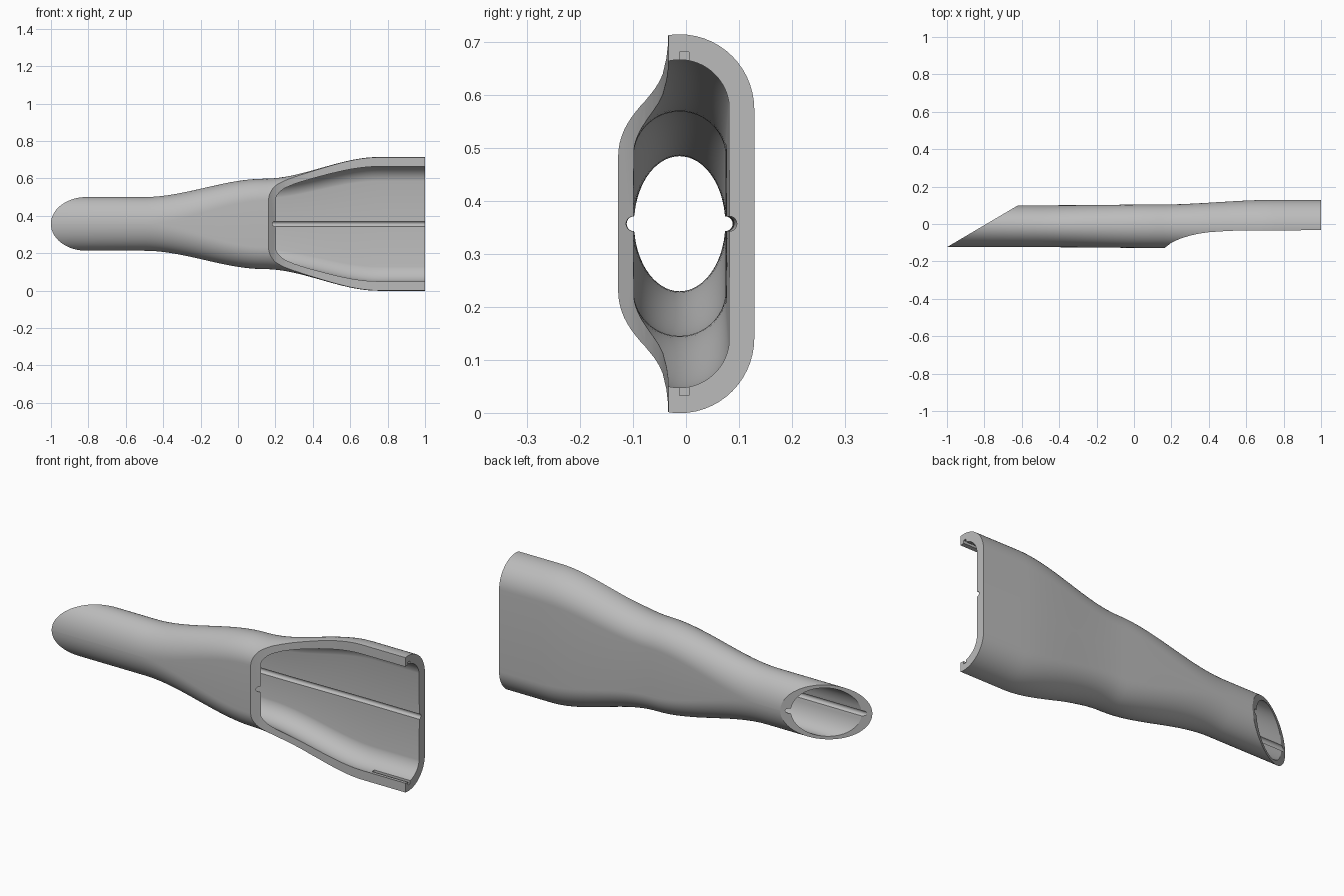
import bpy, bmesh, math

cube = bpy.data.objects.get("Cube")
if cube:
    bpy.data.objects.remove(cube)

CY, CZ = -0.012, 0.357      # axis of the nozzle
STEPS = 14                  # points per quarter of a section
GROOVE = 0.014

grey = bpy.data.materials.new("plain grey")
grey.use_nodes = True
grey.diffuse_color = (0.5, 0.5, 0.5, 1)
grey.node_tree.nodes["Principled BSDF"].inputs["Base Color"].default_value = (0.5, 0.5, 0.5, 1)

# Key sections: x, then (straight half, z radius, y radius) outside and inside
KEYS = [
    (-0.5, (0, 0.143, 0.112), (0, 0.127, 0.086)),
    (0.14, (0.125, 0.116, 0.116), (0.125, 0.086, 0.087)),
    (0.75, (0.215, 0.142, 0.141), (0.215, 0.094, 0.094)),
    (1.0, (0.215, 0.142, 0.141), (0.215, 0.094, 0.094)),
]


def section_at(x, side):
    """Blend smoothly between the key sections."""
    for a, b in zip(KEYS, KEYS[1:]):
        if x <= b[0]:
            t = max(0, (x - a[0]) / (b[0] - a[0]))
            t = t * t * (3 - 2 * t)
            return [p + (q - p) * t for p, q in zip(a[side], b[side])]


def ring(x, side):
    """Rounded section; the inside one has a half-round groove on each flank."""
    s, rz, ry = section_at(x, side)
    start = math.radians(8) if side == 2 else 0
    half = []
    if side == 2:
        for i in range(6):
            a = math.pi / 2 * i / 5
            half.append((ry + GROOVE * math.cos(a), GROOVE * math.sin(a)))
    else:
        half.append((ry, 0))
    for i in range(STEPS + 1):
        a = start + (math.pi / 2 - start) * i / STEPS
        half.append((ry * math.cos(a), s + rz * math.sin(a) + 0.0005))
    left = [(-y, z) for y, z in reversed(half[:-1])]
    top = half + left
    return top + [(y, -z) for y, z in reversed(top[1:-1])]


def loft(bm, side):
    """Skin the sections; the first one follows the slanted tip."""
    xs = [None] + [-0.5 + 1.5 * i / 48 for i in range(49)]
    rings = []
    for x in xs:
        loop = []
        for y, z in ring(-0.5 if x is None else x, side):
            px = -0.79 + 1.70 * (y - 0.0) - 0.02 if x is None else x
            loop.append(bm.verts.new((px, y + CY, z + CZ)))
        rings.append(loop)
    for a, b in zip(rings, rings[1:]):
        for i in range(len(a)):
            j = (i + 1) % len(a)
            bm.faces.new((a[i], a[j], b[j], b[i]))
    return rings


def finish(name, bm):
    bmesh.ops.recalc_face_normals(bm, faces=bm.faces)
    mesh = bpy.data.meshes.new(name)
    bm.to_mesh(mesh)
    bm.free()
    mesh.materials.append(grey)
    obj = bpy.data.objects.new(name, mesh)
    bpy.context.collection.objects.link(obj)
    return obj


def solid(name, side):
    bm = bmesh.new()
    rings = loft(bm, side)
    if side == 2:       # push the bore past both ends
        for v in rings[0]:
            v.co.x -= 0.05
        for v in rings[-1]:
            v.co.x += 0.05
    bm.faces.new(rings[0])
    bm.faces.new(rings[-1])
    return finish(name, bm)


def prism(name, outline, z0, z1):
    bm = bmesh.new()
    face = bm.faces.new([bm.verts.new((x, y, z0)) for x, y in outline])
    up = bmesh.ops.extrude_face_region(bm, geom=[face])
    verts = [g for g in up["geom"] if isinstance(g, bmesh.types.BMVert)]
    bmesh.ops.translate(bm, verts=verts, vec=(0, 0, z1 - z0))
    return finish(name, bm)


nozzle = solid("nozzle_shell", 1)
bore = solid("bore_cutter", 2)

# Scooped front opening
scoop = [(0.14, -0.145), (0.165, -0.127), (0.2, -0.1), (0.25, -0.077), (0.3, -0.062),
         (0.35, -0.051), (0.4, -0.044), (0.5, -0.037), (0.6, -0.034), (1.1, -0.033)]
opening = prism("opening_cutter", scoop + [(1.1, -0.4), (0.14, -0.4)], -0.2, 0.9)

# Small locating slots inside the wide mouth
slot = [(0.79, -0.012), (1.1, -0.012), (1.1, 0.006), (0.79, 0.006)]
slots = [prism("lower_slot_cutter", slot, 0.033, 0.1),
         prism("upper_slot_cutter", slot, 0.614, 0.681)]

for cutter in [bore, opening] + slots:
    mod = nozzle.modifiers.new(cutter.name, "BOOLEAN")
    mod.operation = "DIFFERENCE"
    mod.solver = "EXACT"
    mod.object = cutter

# Apply the cuts and discard the cutters
bpy.context.view_layer.update()
result = bpy.data.meshes.new_from_object(nozzle.evaluated_get(bpy.context.evaluated_depsgraph_get()))
nozzle.modifiers.clear()
nozzle.data = result
for cutter in [bore, opening] + slots:
    bpy.data.objects.remove(cutter)

bpy.ops.object.select_all(action="DESELECT")
nozzle.select_set(True)
bpy.context.view_layer.objects.active = nozzle
bpy.ops.object.shade_smooth_by_angle(angle=math.radians(30))
